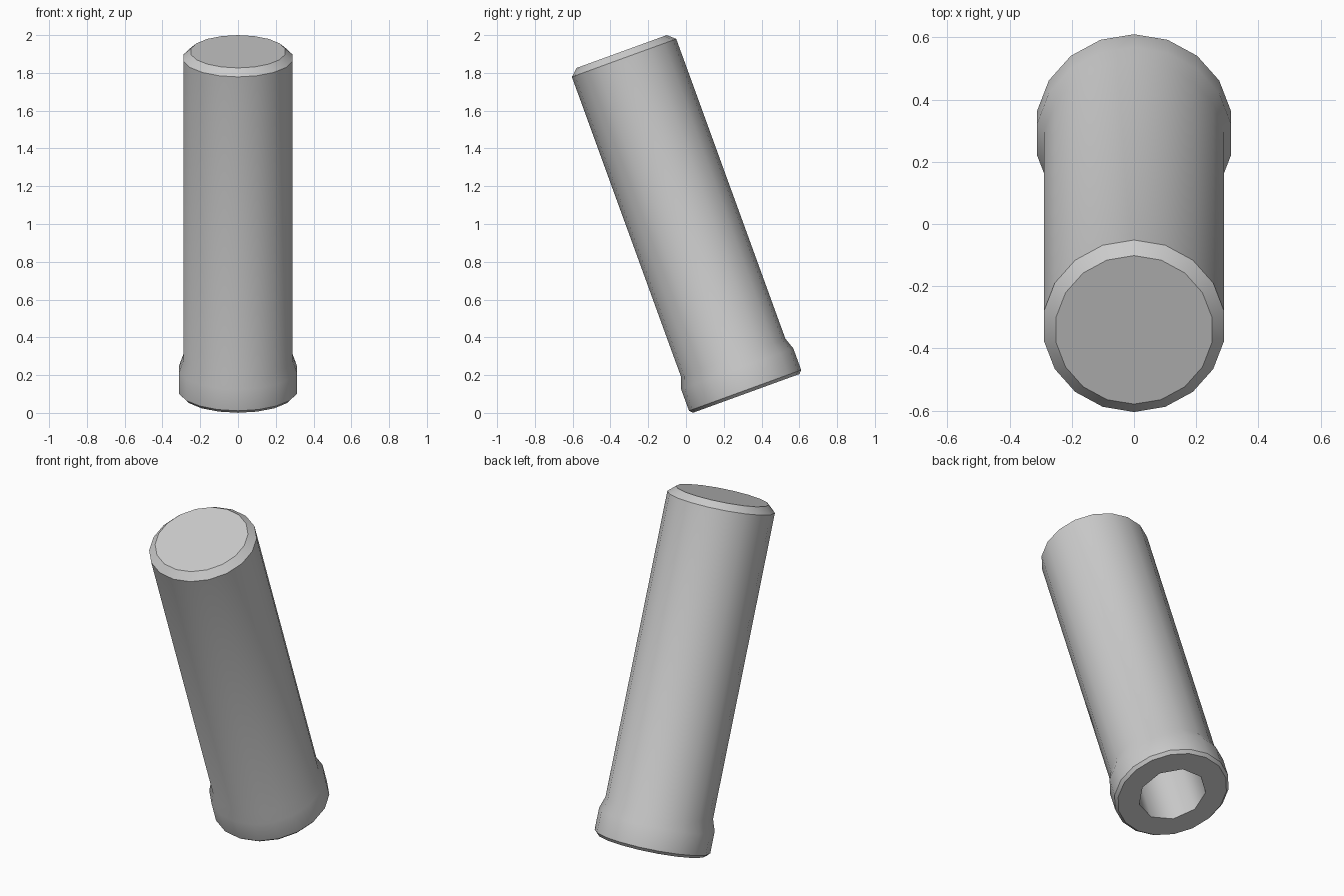
import bpy, bmesh
from math import cos, sin, tau, radians
from mathutils import Matrix

cube = bpy.data.objects.get("Cube")
if cube:
    bpy.data.objects.remove(cube)

SIDES = 18
TILT = radians(20)

grey = bpy.data.materials.new("mid grey")
grey.use_nodes = True
colour = (0.6, 0.6, 0.6, 1)
grey.diffuse_color = colour
grey.node_tree.nodes["Principled BSDF"].inputs["Base Color"].default_value = colour

bm = bmesh.new()


def ring(radius, height, count):
    # The first corner points toward the lower front
    angles = [tau * i / count - tau / 4 for i in range(count)]
    return [bm.verts.new((radius * cos(a), radius * sin(a), height)) for a in angles]


def bridge(low, high):
    n = len(low)
    for i in range(n):
        j = (i + 1) % n
        bm.faces.new((low[i], low[j], high[j], high[i]))


# Outer profile: bottom rim, collar, taper, body, top bevel
profile = [(0.300, -0.012), (0.316, 0.005), (0.316, 0.126),
           (0.294, 0.190), (0.294, 1.878), (0.254, 1.914)]
rings = [ring(r, z, SIDES) for r, z in profile]
for low, high in zip(rings, rings[1:]):
    bridge(low, high)
bm.faces.new(rings[-1])

# Bore with half as many sides, open at the bottom
half = SIDES // 2
mouth = ring(0.185, -0.012, half)
floor = ring(0.185, 1.5, half)
bridge(floor, mouth)
bm.faces.new(floor)

# Flat bottom between the rim and the bore
rim = rings[0]
for i in range(half):
    j = (i + 1) % half
    bm.faces.new((mouth[i], mouth[j], rim[2 * j], rim[2 * i + 1], rim[2 * i]))

bmesh.ops.recalc_face_normals(bm, faces=bm.faces)

# Lean the whole part toward the front
bm.transform(Matrix.Translation((0, 0.3145, 0.1145)) @ Matrix.Rotation(TILT, 4, "X"))

mesh = bpy.data.meshes.new("tilted_tube")
bm.to_mesh(mesh)
bm.free()
mesh.materials.append(grey)
tube = bpy.data.objects.new("tilted_tube", mesh)
bpy.context.collection.objects.link(tube)

bpy.ops.object.select_all(action="DESELECT")
tube.select_set(True)
bpy.context.view_layer.objects.active = tube
bpy.ops.object.shade_smooth_by_angle(angle=radians(41))
